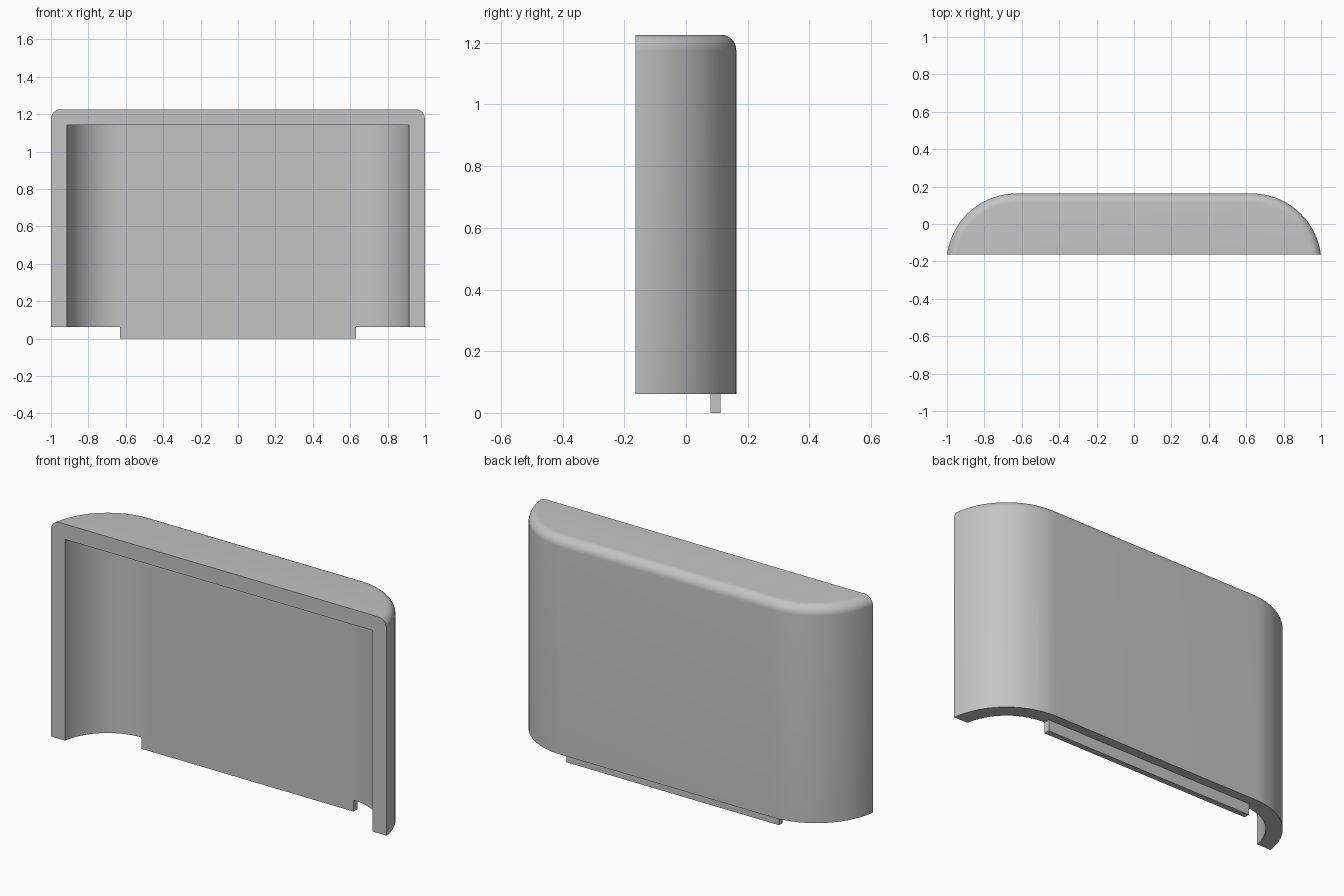
import bpy
import bmesh
from math import asin, cos, sin, pi, radians

cube = bpy.data.objects.get("Cube")
if cube:
    bpy.data.objects.remove(cube, do_unlink=True)

FRONT, BACK = -0.163, 0.163
BOTTOM, TOP = 0.061, 1.226
CORNER_X, RADIUS = 0.629, 0.373
WALL, FILLET = 0.083, 0.05
ARC_STEPS, FILLET_STEPS = 24, 8

grey = bpy.data.materials.new("plain grey")
grey.use_nodes = True
colour = (0.55, 0.55, 0.55, 1)
grey.diffuse_color = colour
grey.node_tree.nodes["Principled BSDF"].inputs["Base Color"].default_value = colour


def make_object(name, bm):
    bmesh.ops.recalc_face_normals(bm, faces=bm.faces)
    mesh = bpy.data.meshes.new(name)
    bm.to_mesh(mesh)
    bm.free()
    mesh.materials.append(grey)
    obj = bpy.data.objects.new(name, mesh)
    bpy.context.collection.objects.link(obj)
    return obj


def outline(bm, radius, z):
    """Open plan outline, right front end round the back to the left front end."""
    centre_y = BACK - RADIUS
    start = asin((FRONT - centre_y) / radius)
    half = []
    for i in range(ARC_STEPS + 1):
        a = start + (pi / 2 - start) * i / ARC_STEPS
        half.append((CORNER_X + radius * cos(a), centre_y + radius * sin(a)))
    points = half + [(-x, y) for x, y in reversed(half)]
    return [bm.verts.new((x, y, z)) for x, y in points]


def skin(bm, loops):
    for low, high in zip(loops, loops[1:]):
        for i in range(len(low) - 1):
            bm.faces.new((low[i], low[i + 1], high[i + 1], high[i]))


# Hollow shell: rounded back corners, filleted top edge, open front and bottom
bm = bmesh.new()
outer = [outline(bm, RADIUS, BOTTOM)]
for i in range(FILLET_STEPS + 1):
    a = pi / 2 * i / FILLET_STEPS
    outer.append(outline(bm, RADIUS - FILLET * (1 - cos(a)),
                         TOP - FILLET + FILLET * sin(a)))
inner = [outline(bm, RADIUS - WALL, z) for z in (BOTTOM, TOP - WALL)]
skin(bm, outer)
skin(bm, inner)
bm.faces.new(outer[-1])
bm.faces.new(inner[-1])
# Bottom rim
bm.faces.new(outer[0] + inner[0][::-1])
# Front rim
bm.faces.new([l[0] for l in outer] + [l[-1] for l in reversed(outer)]
             + [l[-1] for l in inner] + [l[0] for l in reversed(inner)])
shell = make_object("cover_shell", bm)
bpy.context.view_layer.objects.active = shell
shell.select_set(True)
bpy.ops.object.shade_smooth_by_angle(angle=radians(30))

# Locating tab under the back wall, flush with its inner face
bm = bmesh.new()
bmesh.ops.create_cube(bm, size=1)
tab_front, tab_back = BACK - WALL, 0.112
for v in bm.verts:
    v.co.x *= 2 * 0.632
    v.co.y = tab_front if v.co.y < 0 else tab_back
    v.co.z = 0 if v.co.z < 0 else BOTTOM
make_object("bottom_tab", bm)
